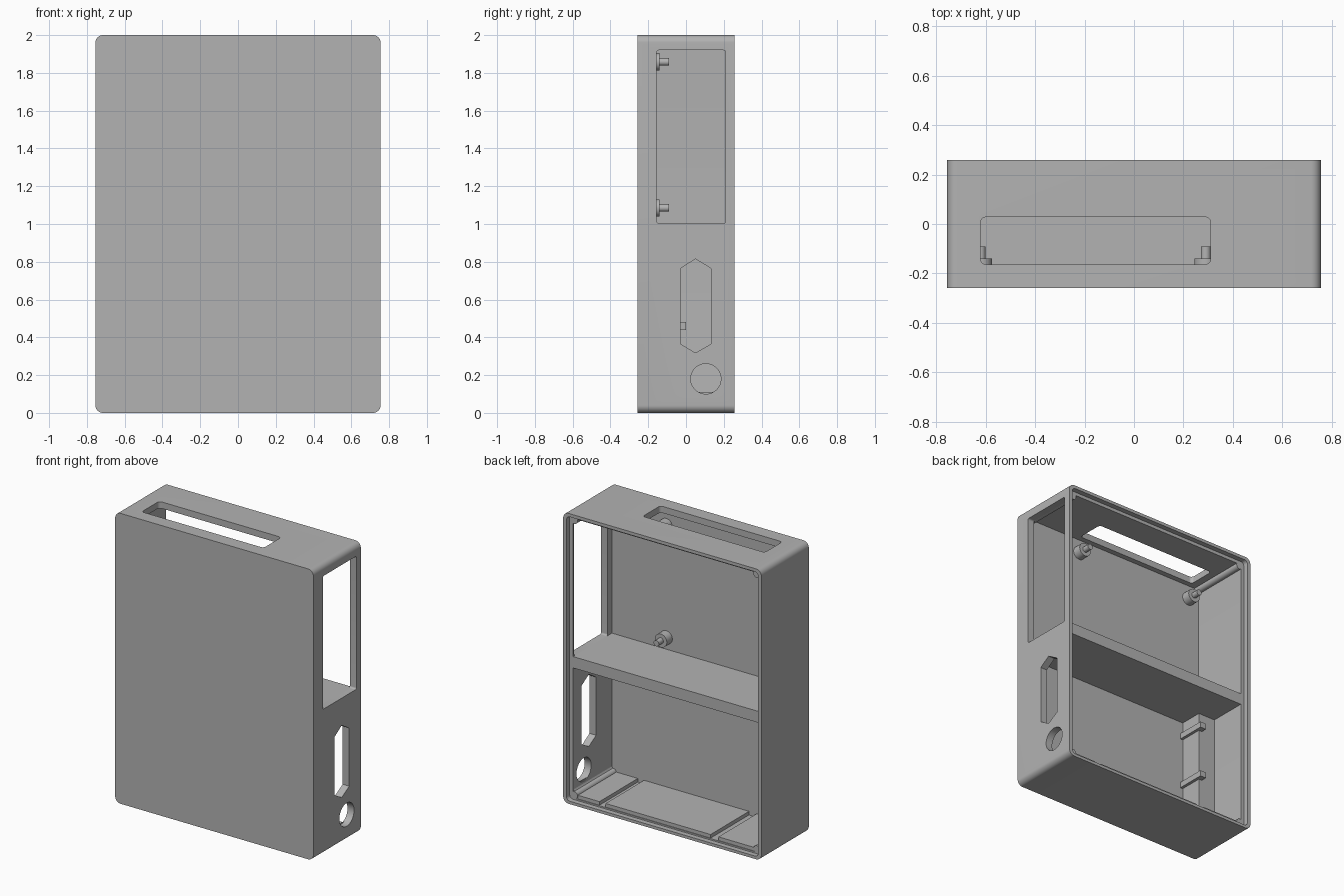
import bpy
import bmesh
from math import pi, cos, sin, radians
from mathutils import Vector

cube = bpy.data.objects.get("Cube")
if cube:
    bpy.data.objects.remove(cube, do_unlink=True)

grey = bpy.data.materials.new("plain_grey")
grey.use_nodes = True
grey.diffuse_color = (0.45, 0.45, 0.45, 1)
grey.node_tree.nodes["Principled BSDF"].inputs["Base Color"].default_value = (0.45, 0.45, 0.45, 1)

# Main dimensions
W, D = 0.755, 0.258          # half width, half depth
IN_X = 0.705                 # inner side walls
IN_Y = -0.2                  # inner face of the front panel
FLOOR, CEIL = 0.03, 1.955
LEDGE = D - 0.035            # seat for the back cover


def rounded_rect(u0, u1, v0, v1, r, n=8):
    pts = []
    corners = [(u1 - r, v1 - r), (u0 + r, v1 - r), (u0 + r, v0 + r), (u1 - r, v0 + r)]
    for q, (cu, cv) in enumerate(corners):
        for i in range(n + 1):
            a = (q + i / n) * pi / 2
            pts.append((cu + r * cos(a), cv + r * sin(a)))
    return pts


def circle(u, v, r, n=32):
    return [(u + r * cos(2 * pi * i / n), v + r * sin(2 * pi * i / n)) for i in range(n)]


def prism(name, pts, axis, lo, hi):
    """Extrude a 2D outline along an axis; the outline uses the other two axes in order."""
    place = {"X": lambda u, v, w: (w, u, v),
             "Y": lambda u, v, w: (u, w, v),
             "Z": lambda u, v, w: (u, v, w)}[axis]
    bm = bmesh.new()
    face = bm.faces.new([bm.verts.new(place(u, v, lo)) for u, v in pts])
    side = bmesh.ops.extrude_face_region(bm, geom=[face])
    verts = [g for g in side["geom"] if isinstance(g, bmesh.types.BMVert)]
    bmesh.ops.translate(bm, verts=verts, vec=Vector(place(0, 0, hi - lo)))
    bmesh.ops.recalc_face_normals(bm, faces=bm.faces)
    mesh = bpy.data.meshes.new(name)
    bm.to_mesh(mesh)
    bm.free()
    mesh.materials.append(grey)
    obj = bpy.data.objects.new(name, mesh)
    bpy.context.collection.objects.link(obj)
    return obj


def box(name, x0, x1, y0, y1, z0, z1):
    return prism(name, [(x0, y0), (x1, y0), (x1, y1), (x0, y1)], "Z", z0, z1)


def activate(obj):
    bpy.ops.object.select_all(action="DESELECT")
    obj.select_set(True)
    bpy.context.view_layer.objects.active = obj


def cut(obj, cutter):
    cutter.hide_render = True
    mod = obj.modifiers.new("cut", "BOOLEAN")
    mod.operation = "DIFFERENCE"
    mod.solver = "EXACT"
    mod.object = cutter
    activate(obj)
    bpy.ops.object.modifier_apply(modifier=mod.name)
    bpy.data.objects.remove(cutter, do_unlink=True)


def smooth(obj):
    activate(obj)
    bpy.ops.object.shade_smooth_by_angle(angle=radians(30))


# Case shell, open at the back
shell = prism("case_shell", rounded_rect(-W, W, 0, 2, 0.04), "Y", -D, D)
cut(shell, prism("cavity_cutter", rounded_rect(-IN_X, IN_X, FLOOR, CEIL, 0.03), "Y", IN_Y, D + 0.1))
cut(shell, prism("cover_seat_cutter", rounded_rect(-W + 0.025, W - 0.025, 0.02, 1.978, 0.025),
                 "Y", LEDGE, D + 0.1))

# Openings in the side wall
side = (0.65, 0.85)
cut(shell, prism("window_cutter", rounded_rect(-0.155, 0.21, 1.003, 1.92, 0.012), "X", *side))
hexagon = [(0.05, 0.815), (-0.028, 0.765), (-0.028, 0.365), (0.05, 0.318), (0.132, 0.365), (0.132, 0.765)]
cut(shell, prism("hexagon_cutter", hexagon, "X", *side))
cut(shell, prism("round_hole_cutter", circle(0.105, 0.18, 0.08, 48), "X", *side))

# Slot in the top
cut(shell, prism("top_slot_cutter", rounded_rect(-0.62, 0.31, -0.163, 0.028, 0.022), "Z", 1.9, 2.1))
smooth(shell)

# Shelf between the two compartments
box("middle_shelf", -IN_X - 0.01, IN_X + 0.01, IN_Y - 0.01, LEDGE, 0.925, 1.003)

# Raised floor pads with channels between them
for name, x0, x1 in (("floor_pad_left", 0.507, IN_X + 0.01),
                     ("floor_pad_middle", -0.34, 0.46),
                     ("floor_pad_right", -IN_X - 0.01, -0.4)):
    box(name, x0, x1, IN_Y - 0.01, LEDGE - 0.005, FLOOR - 0.005, FLOOR + 0.025)

# Fillet where the floor meets the side wall
r = 0.06
fx, fz = IN_X + 0.005, FLOOR + 0.02
arc = [(fx - r + r * sin(a), fz + r - r * cos(a)) for a in [i * pi / 16 for i in range(9)]]
smooth(prism("floor_fillet", arc + [(fx, fz)], "Y", IN_Y - 0.005, LEDGE - 0.005))

# Mounting posts with locating pins
for x in (-0.62, 0.29):
    for z in (1.085, 1.858):
        smooth(prism("mounting_post", circle(x, z, 0.046), "Y", IN_Y - 0.01, -0.14))
        smooth(prism("locating_pin", circle(x, z, 0.02), "Y", -0.145, -0.09))

# Slim corner ribs running the depth of the case
for x in (-0.695, 0.695):
    for z in (FLOOR + 0.02, CEIL - 0.01):
        smooth(prism("corner_rib", circle(x, z, 0.025, 24), "Y", IN_Y - 0.01, LEDGE))

# Inner corner column with retaining ribs
box("corner_column", -IN_X - 0.01, -0.575, IN_Y - 0.01, -0.04, FLOOR, 0.93)
for z in (0.46, 0.82):
    box("column_rib", -0.6, -0.555, IN_Y - 0.01, 0.0, z - 0.02, z + 0.02)
